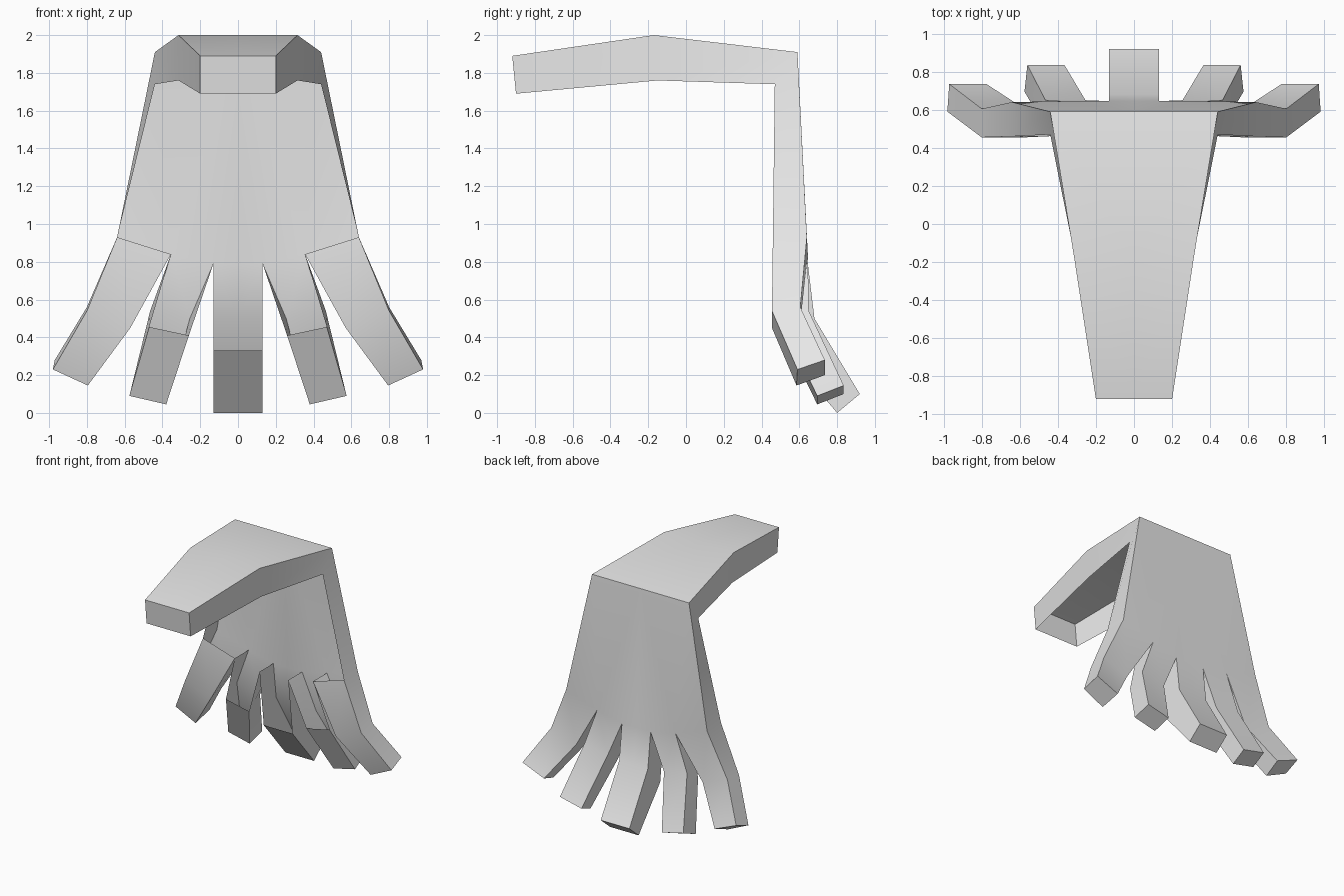
import bpy
import bmesh
from math import radians

cube = bpy.data.objects.get("Cube")
if cube:
    bpy.data.objects.remove(cube, do_unlink=True)

grey = bpy.data.materials.new("light_grey")
grey.use_nodes = True
colour = (0.8, 0.8, 0.8, 1)
grey.diffuse_color = colour
grey.node_tree.nodes["Principled BSDF"].inputs["Base Color"].default_value = colour

bm = bmesh.new()


def face(*points):
    bm.faces.new([bm.verts.new(p) for p in points])


def strip(a, b):
    """Row of quads between two matching paths."""
    for i in range(len(a) - 1):
        face(a[i], a[i + 1], b[i + 1], b[i])


def centre(p):
    return (0, p[1], p[2])


# Forearm: tapered trough, open underneath, from wrist to free end
arm_top = [(0.44, 0.59, 1.91), (0.315, -0.17, 2.0), (0.2, -0.92, 1.89)]
arm_rim = [(0.44, 0.47, 1.74), (0.315, -0.15, 1.76), (0.2, -0.9, 1.69)]
strip(arm_top, [centre(p) for p in arm_top])
strip(arm_top, arm_rim)
face(arm_top[2], arm_rim[2], centre(arm_rim[2]), centre(arm_top[2]))

# Palm: back sheet and side wall, open at the front
side_back, side_rim = (0.64, 0.64, 0.93), (0.64, 0.46, 0.93)
gap1_back, gap1_rim = (0.355, 0.645, 0.84), (0.355, 0.465, 0.84)
gap2_back, gap2_rim = (0.13, 0.645, 0.79), (0.13, 0.465, 0.79)
wrist = centre(arm_top[0])
face(wrist, arm_top[0], gap1_back)
face(arm_top[0], side_back, gap1_back)
face(wrist, gap1_back, gap2_back, centre(gap2_back))
face(arm_top[0], arm_rim[0], side_rim, side_back)


# Finger: each path runs root, bend, tip; front_start is the first covered segment
def finger(back_out, rim_out, back_in, rim_in, front_start, inner_wall=True):
    strip(back_out, back_in)
    strip(back_out, rim_out)
    if inner_wall:
        strip(back_in, rim_in)
    strip(rim_out[front_start:], rim_in[front_start:])
    face(back_out[-1], rim_out[-1], rim_in[-1], back_in[-1])


# Outer finger, covered along its whole front
finger([side_back, (0.8, 0.605, 0.56), (0.97, 0.735, 0.28)],
       [side_rim, (0.8, 0.455, 0.54), (0.98, 0.59, 0.23)],
       [gap1_back, (0.575, 0.605, 0.48), (0.775, 0.735, 0.2)],
       [gap1_rim, (0.57, 0.455, 0.45), (0.795, 0.585, 0.145)], 0)

# Second finger, covered only beyond the bend
finger([gap1_back, (0.465, 0.65, 0.54), (0.56, 0.835, 0.145)],
       [gap1_rim, (0.47, 0.515, 0.455), (0.575, 0.695, 0.09)],
       [gap2_back, (0.255, 0.65, 0.5), (0.365, 0.835, 0.1)],
       [gap2_rim, (0.26, 0.515, 0.41), (0.38, 0.695, 0.045)], 1)

# Middle finger, half of it on this side
mid_back = [gap2_back, (0.13, 0.68, 0.5), (0.13, 0.92, 0.1)]
mid_rim = [gap2_rim, (0.13, 0.52, 0.33), (0.13, 0.8, 0.0)]
finger(mid_back, mid_rim, [centre(p) for p in mid_back],
       [centre(p) for p in mid_rim], 1, inner_wall=False)

# Weld the parts and face them outward
bmesh.ops.remove_doubles(bm, verts=bm.verts, dist=0.001)
bmesh.ops.recalc_face_normals(bm, faces=bm.faces)
top = max(bm.faces, key=lambda f: f.calc_center_median().z)
if top.normal.z < 0:
    bmesh.ops.reverse_faces(bm, faces=bm.faces)

mesh = bpy.data.meshes.new("hand_shell")
bm.to_mesh(mesh)
bm.free()
mesh.materials.append(grey)
hand = bpy.data.objects.new("hand_shell", mesh)
bpy.context.collection.objects.link(hand)

# Smooth shading with sharp edges kept, then the other half
for o in bpy.context.selected_objects:
    o.select_set(False)
hand.select_set(True)
bpy.context.view_layer.objects.active = hand
bpy.ops.object.shade_smooth_by_angle(angle=radians(30))
mirror = hand.modifiers.new("mirror", 'MIRROR')
mirror.use_clip = True
mirror.merge_threshold = 0.001
